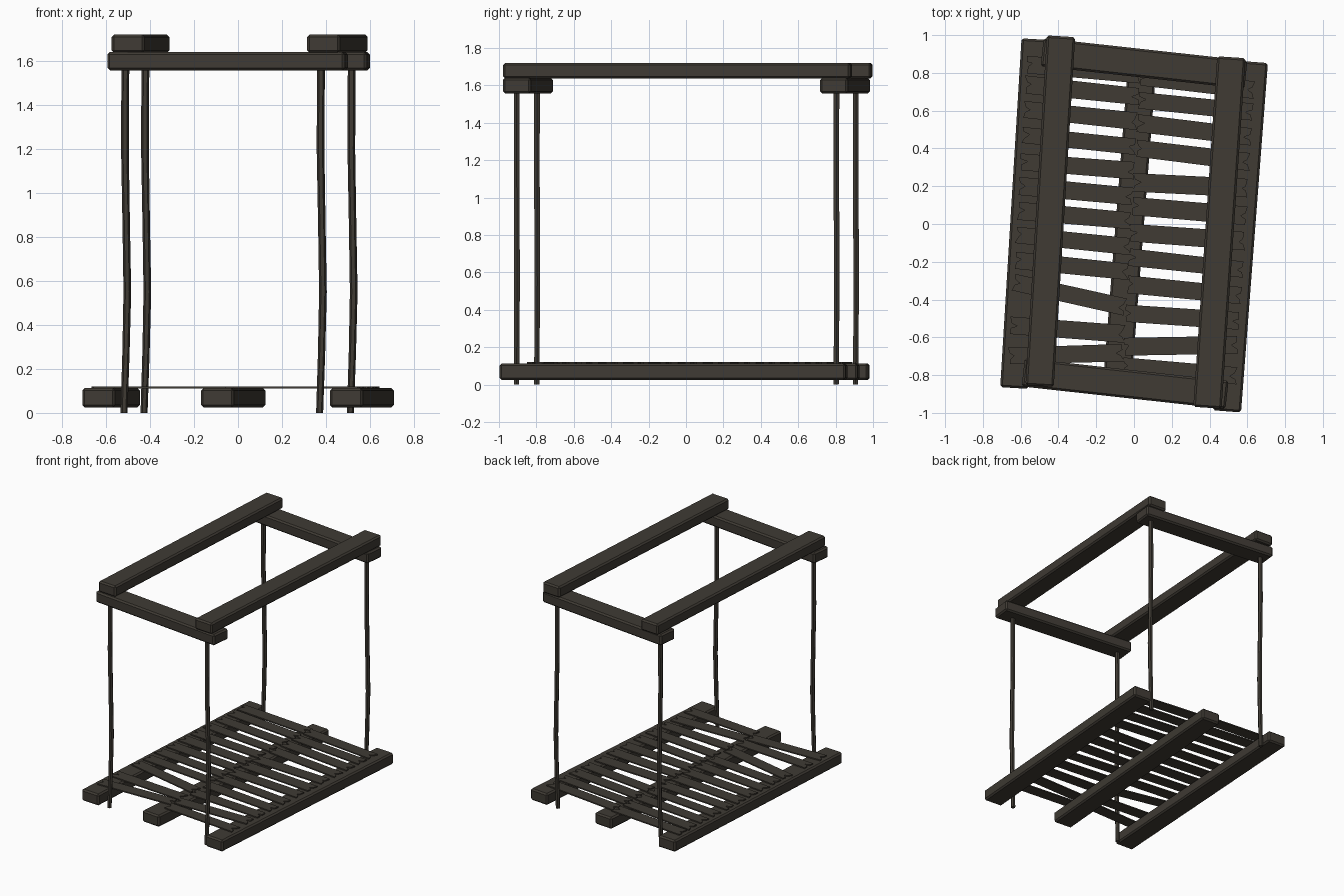
import bpy, bmesh, math, random
from mathutils import Vector, Matrix

if "Cube" in bpy.data.objects:
    bpy.data.objects.remove(bpy.data.objects["Cube"])

random.seed(4)
wood = bpy.data.materials.new("dark weathered wood")
wood.diffuse_color = (0.05, 0.043, 0.034, 1)
wood.use_nodes = True
wood.node_tree.nodes["Principled BSDF"].inputs["Base Color"].default_value = wood.diffuse_color


def finish(bm, name):
    bmesh.ops.recalc_face_normals(bm, faces=bm.faces[:])
    me = bpy.data.meshes.new(name)
    bm.to_mesh(me)
    bm.free()
    me.materials.append(wood)
    ob = bpy.data.objects.new(name, me)
    bpy.context.collection.objects.link(ob)
    return ob


# Rough-hewn beam: chamfered box, long axis along local y, turned by deg
def beam(name, cx, cy, z0, z1, length, deg, width=0.15):
    bm = bmesh.new()
    bmesh.ops.create_cube(bm, size=1)
    bmesh.ops.scale(bm, vec=(width, length, z1 - z0), verts=bm.verts)
    bmesh.ops.bevel(bm, geom=bm.edges[:], offset=0.011, segments=1,
                    affect='EDGES', profile=0.5)
    ob = finish(bm, name)
    ob.location = (cx, cy, (z0 + z1) / 2)
    ob.rotation_euler = (0, 0, math.radians(deg))


# Floor joists
beam("left_floor_beam", -0.577, 0.055, 0.025, 0.112, 1.85, -3.5)
beam("middle_floor_beam", -0.022, 0.005, 0.025, 0.112, 1.84, -4.5)
beam("right_floor_beam", 0.563, -0.067, 0.025, 0.112, 1.855, -4.4)

# Top frame: two cross beams carrying two long beams
beam("back_cross_beam", 0.053, 0.85, 1.557, 1.64, 1.085, -96.3)
beam("front_cross_beam", -0.047, -0.845, 1.557, 1.64, 1.085, -96.3)
beam("left_top_beam", -0.443, 0.068, 1.637, 1.72, 1.855, -3.5)
beam("right_top_beam", 0.452, -0.045, 1.637, 1.72, 1.86, -3.9)


# Slightly crooked pole, lofted from six-sided rings
def pole(name, x, y):
    bm = bmesh.new()
    path = [(0, -0.006, 0.016), (0.28, 0.003, 0.0165), (0.55, 0.009, 0.0175),
            (0.85, 0.004, 0.017), (1.2, -0.002, 0.0175), (1.58, 0, 0.018)]
    rings = []
    for z, dx, r in path:
        rings.append([bm.verts.new((x + dx + r * math.cos(a * math.tau / 6),
                                    y + dx * 0.2 + r * math.sin(a * math.tau / 6), z))
                      for a in range(6)])
    for lo, hi in zip(rings, rings[1:]):
        for i in range(6):
            j = (i + 1) % 6
            bm.faces.new((lo[i], lo[j], hi[j], hi[i]))
    bm.faces.new(rings[0])
    bm.faces.new(rings[-1])
    finish(bm, name)


pole("front_left_pole", -0.512, -0.797)
pole("front_right_pole", 0.377, -0.905)
pole("back_left_pole", -0.421, 0.908)
pole("back_right_pole", 0.517, 0.804)


# Floor slat: thin board with splintered, notched ends
def slat(name, cx, cy, length, deg):
    h, w = length / 2, 0.046
    right = [(h, -w), (h - 0.008, -0.018), (h - 0.035, -0.004),
             (h - 0.01, 0.012), (h - 0.004, w)]
    left = [(-h, w), (-h + 0.006, 0.016), (-h + 0.035, 0.004),
            (-h + 0.008, -0.014), (-h + 0.005, -w)]
    bm = bmesh.new()
    pts = [(x + random.uniform(-.006, .006), y + random.uniform(-.004, .004))
           for x, y in right + left]
    face = bm.faces.new([bm.verts.new((x, y, 0)) for x, y in pts])
    ext = bmesh.ops.extrude_face_region(bm, geom=[face])
    bmesh.ops.translate(bm, vec=(0, 0, 0.009),
                        verts=[g for g in ext["geom"] if isinstance(g, bmesh.types.BMVert)])
    ob = finish(bm, name)
    ob.location = (cx, cy, 0.111 + random.uniform(0, 0.001))
    ob.rotation_euler = (0, 0, math.radians(deg))


# Rows read along two columns: (y at column centre, turn in degrees)
left_rows = [(0.82, -5), (0.705, -6), (0.575, -6), (0.44, -6), (0.305, -5), (0.175, -5),
             (0.045, -5), (-0.09, -6), (-0.22, -6), (-0.375, -13), (-0.56, -4), (-0.69, 2)]
right_rows = [(0.745, -7), (0.625, -6), (0.495, -7), (0.365, -7), (0.205, -3), (0.07, -5),
              (-0.07, -4), (-0.21, -6), (-0.35, -6), (-0.495, -4), (-0.645, 1), (-0.775, -5)]
for i, (y, deg) in enumerate(left_rows):
    slat(f"left_slat_{i + 1}", -0.318 + 0.062 * y, y, 0.61, deg)
for i, (y, deg) in enumerate(right_rows):
    slat(f"right_slat_{i + 1}", 0.288 + 0.062 * y, y, 0.61, deg)
